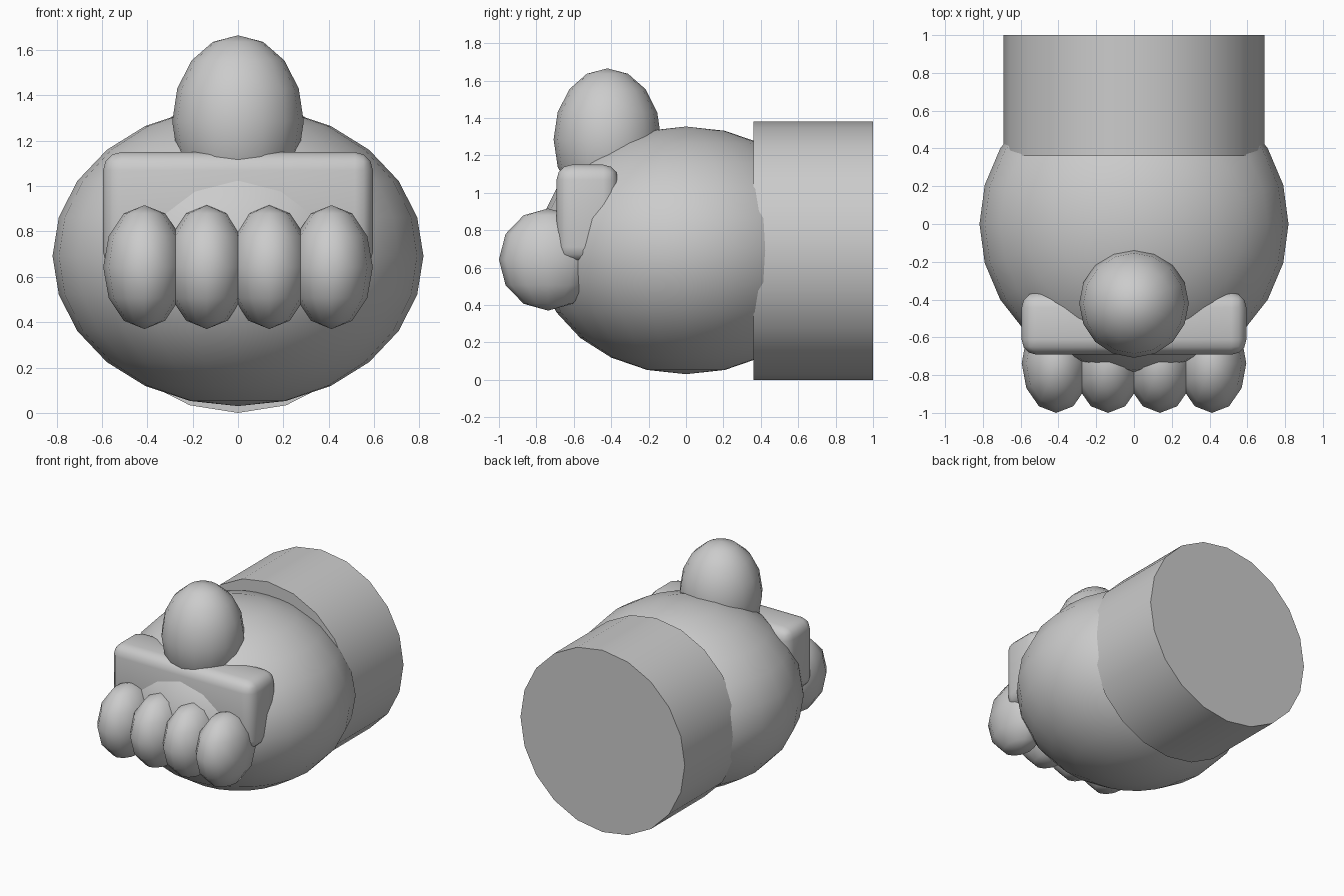
import bpy, math

if "Cube" in bpy.data.objects:
    bpy.data.objects.remove(bpy.data.objects["Cube"])


def smooth(obj, angle=60):
    bpy.ops.object.select_all(action='DESELECT')
    obj.select_set(True)
    bpy.context.view_layer.objects.active = obj
    bpy.ops.object.shade_smooth_by_angle(angle=math.radians(angle))


def ellipsoid(name, loc, radii, segments):
    bpy.ops.mesh.primitive_uv_sphere_add(
        segments=segments, ring_count=segments // 2, radius=1, location=loc)
    obj = bpy.context.object
    obj.name = name
    obj.scale = radii
    bpy.ops.object.transform_apply(location=False, rotation=False, scale=True)
    bpy.ops.object.shade_smooth()
    return obj


# palm and thumb
ellipsoid("palm", (0, 0, 0.692), (0.818, 0.80, 0.662), 24)
ellipsoid("thumb", (0, -0.42, 1.285), (0.29, 0.288, 0.38), 16)

# four curled fingers in a row
for i in range(4):
    x = (i - 1.5) * 0.275
    ellipsoid(f"finger_{i + 1}", (x, -0.737, 0.643), (0.182, 0.263, 0.273), 12)

# wrist cuff: 20-sided cylinder along y
bpy.ops.mesh.primitive_cylinder_add(
    vertices=20, radius=0.69, depth=0.64, location=(0, 0.68, 0.69),
    rotation=(math.pi / 2, 0, 0))
cuff = bpy.context.object
cuff.name = "wrist_cuff"
smooth(cuff, 40)

# rounded knuckle block behind the fingers
bpy.ops.mesh.primitive_cube_add(size=1, location=(0, -0.527, 0.89))
block = bpy.context.object
block.name = "knuckle_block"
block.scale = (1.19, 0.33, 0.52)
bpy.ops.object.transform_apply(location=False, rotation=False, scale=True)
bevel = block.modifiers.new("rounding", 'BEVEL')
bevel.width = 0.08
bevel.segments = 3
bpy.ops.object.shade_smooth()
